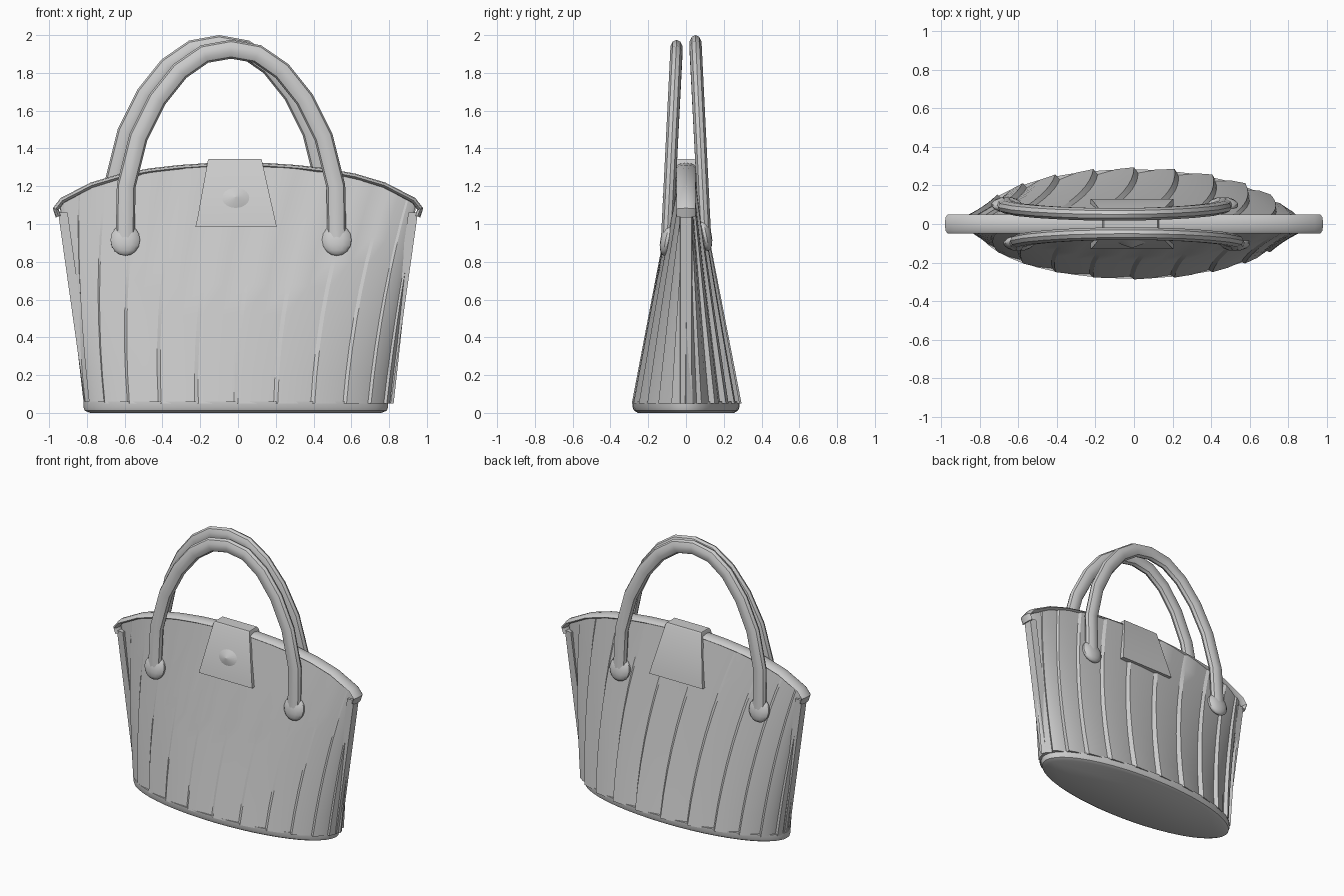
import bpy, bmesh
from math import sin, cos, pi, radians
from mathutils import Vector, Matrix

cube = bpy.data.objects.get("Cube")
if cube:
    bpy.data.objects.remove(cube)

grey = bpy.data.materials.new("soft_grey")
grey.use_nodes = True
colour = (0.6, 0.6, 0.6, 1)
grey.diffuse_color = colour
grey.node_tree.nodes["Principled BSDF"].inputs["Base Color"].default_value = colour


def finish(name, bm, angle=35):
    bmesh.ops.recalc_face_normals(bm, faces=bm.faces)
    mesh = bpy.data.meshes.new(name)
    bm.to_mesh(mesh)
    bm.free()
    obj = bpy.data.objects.new(name, mesh)
    bpy.context.collection.objects.link(obj)
    mesh.materials.append(grey)
    bpy.ops.object.select_all(action='DESELECT')
    obj.select_set(True)
    bpy.context.view_layer.objects.active = obj
    bpy.ops.object.shade_smooth_by_angle(angle=radians(angle))
    return obj


def loft(name, rings, angle=35):
    """Skin a list of closed rings and cap both ends."""
    bm = bmesh.new()
    loops = [[bm.verts.new(p) for p in ring] for ring in rings]
    n = len(loops[0])
    for a, b in zip(loops, loops[1:]):
        for i in range(n):
            j = (i + 1) % n
            bm.faces.new((a[i], a[j], b[j], b[i]))
    bm.faces.new(loops[0])
    bm.faces.new(loops[-1])
    return finish(name, bm, angle)


def sweep(name, path, in_plane, across, sides=10, angle=35):
    """Sweep an oval section along a path that lies close to the xz plane."""
    pts = [Vector(p) for p in path]
    rings = []
    for i, p in enumerate(pts):
        along = pts[min(i + 1, len(pts) - 1)] - pts[max(i - 1, 0)]
        normal = Vector((-along.z, 0, along.x)).normalized()
        rings.append([p + normal * in_plane * cos(2 * pi * k / sides)
                      + Vector((0, across * sin(2 * pi * k / sides), 0))
                      for k in range(sides)])
    return loft(name, rings, angle)


def rim_height(x):
    return 1.31 - 0.14 * x * x - 0.10 * x ** 6


# Oval base with a softened lower edge
def oval(rx, ry, z, n=48):
    return [(rx * cos(2 * pi * i / n) - 0.012, ry * sin(2 * pi * i / n), z)
            for i in range(n)]


loft("base", [oval(0.77, 0.255, 0), oval(0.8, 0.275, 0.012),
              oval(0.806, 0.283, 0.03), oval(0.806, 0.283, 0.06)])

# Pleated body: overlapping panels that lean sideways as they rise
PLEATS, STEPS = 24, 8


def body_point(a, depth, t):
    turn = a + radians(13) * t
    bottom = Vector((0.81 * cos(a), 0.28 * sin(a)))
    top = Vector((0.945 * cos(turn), 0.045 * sin(turn)))
    flat = bottom.lerp(top, t)
    out = Vector((0.3 * cos(a), sin(a))).normalized()
    flat += out * depth * (1 - 0.7 * t)
    return (flat.x, flat.y, 0.05 + (rim_height(flat.x) - 0.05) * t)


def body_ring(t):
    ring = []
    for i in range(PLEATS):
        a = 2 * pi * i / PLEATS
        fold = 0.028 if a < pi else 0.014
        for part, depth in ((0, 0.5), (0.45, 0.2), (0.9, -0.5)):
            ring.append(body_point(a + part * 2 * pi / PLEATS, depth * fold, t))
    return ring


loft("pleated_body", [body_ring(i / STEPS) for i in range(STEPS + 1)], 25)

# Narrow strips closing the two sides
for side, name in ((1, "left_side_strip"), (-1, "right_side_strip")):
    rings = []
    for x, z in ((0.81, 0.05), (0.952, 1.06)):
        rings.append([(side * (x + dx), y, z) for dx, y in
                      ((0, -0.03), (0, 0.03), (-0.05, 0.035), (-0.05, -0.035))])
    loft(name, rings)

# Segmented rim along the closed top, turned down at both ends
xs = [-0.93 + 0.155 * i for i in range(13)]
rim = ([(-0.95, 0, 1.04), (-0.965, 0, 1.08)]
       + [(x, 0, rim_height(x)) for x in xs]
       + [(0.965, 0, 1.08), (0.95, 0, 1.04)])
sweep("top_rim", rim, 0.016, 0.05, 8)

# Two arched handles with flattened end knobs
ARCH = [(0.56, 0.92), (0.555, 1.2), (0.49, 1.46), (0.39, 1.66),
        (0.27, 1.81), (0.14, 1.9), (0, 1.925)]
for name, side, cx, lift in (("front", -1, -0.037, 0), ("back", 1, -0.1, 0.025)):
    half = [(x, side * (0.05 + 0.05 * (1.925 - z)), z + lift) for x, z in ARCH]
    path = ([(cx - x, y, z) for x, y, z in half]
            + [(cx + x, y, z) for x, y, z in reversed(half[:-1])])
    sweep(name + "_handle", path, 0.05, 0.034)
    for sx, end in ((-1, "right"), (1, "left")):
        bm = bmesh.new()
        bmesh.ops.create_uvsphere(bm, u_segments=14, v_segments=8, radius=1)
        place = (Matrix.Translation((cx + sx * 0.56, side * 0.1, 0.915 + lift))
                 @ Matrix.Rotation(side * radians(12), 4, 'X')
                 @ Matrix.Diagonal((0.08, 0.036, 0.085, 1)))
        bm.transform(place)
        finish(f"{name}_{end}_handle_knob", bm)

# Clasp folded over the rim, wider towards its lower edges
rings = []
for z, left, right, depth in ((0.985, -0.225, 0.205, 0.13),
                              (1.03, -0.215, 0.195, 0.122),
                              (1.335, -0.16, 0.127, 0.052),
                              (1.345, -0.155, 0.122, 0.044)):
    rings.append([(left, -depth, z), (right, -depth, z),
                  (right, depth, z), (left, depth, z)])
loft("clasp", rings)

# Low pointed button on the clasp
bm = bmesh.new()
bmesh.ops.create_cone(bm, cap_ends=True, segments=20, radius1=1, radius2=0.02, depth=1)
bm.transform(Matrix.Translation((-0.012, -0.104, 1.14))
             @ Matrix.Rotation(radians(77), 4, 'X')
             @ Matrix.Diagonal((0.105, 0.08, 0.04, 1)))
finish("clasp_button", bm, 40)
